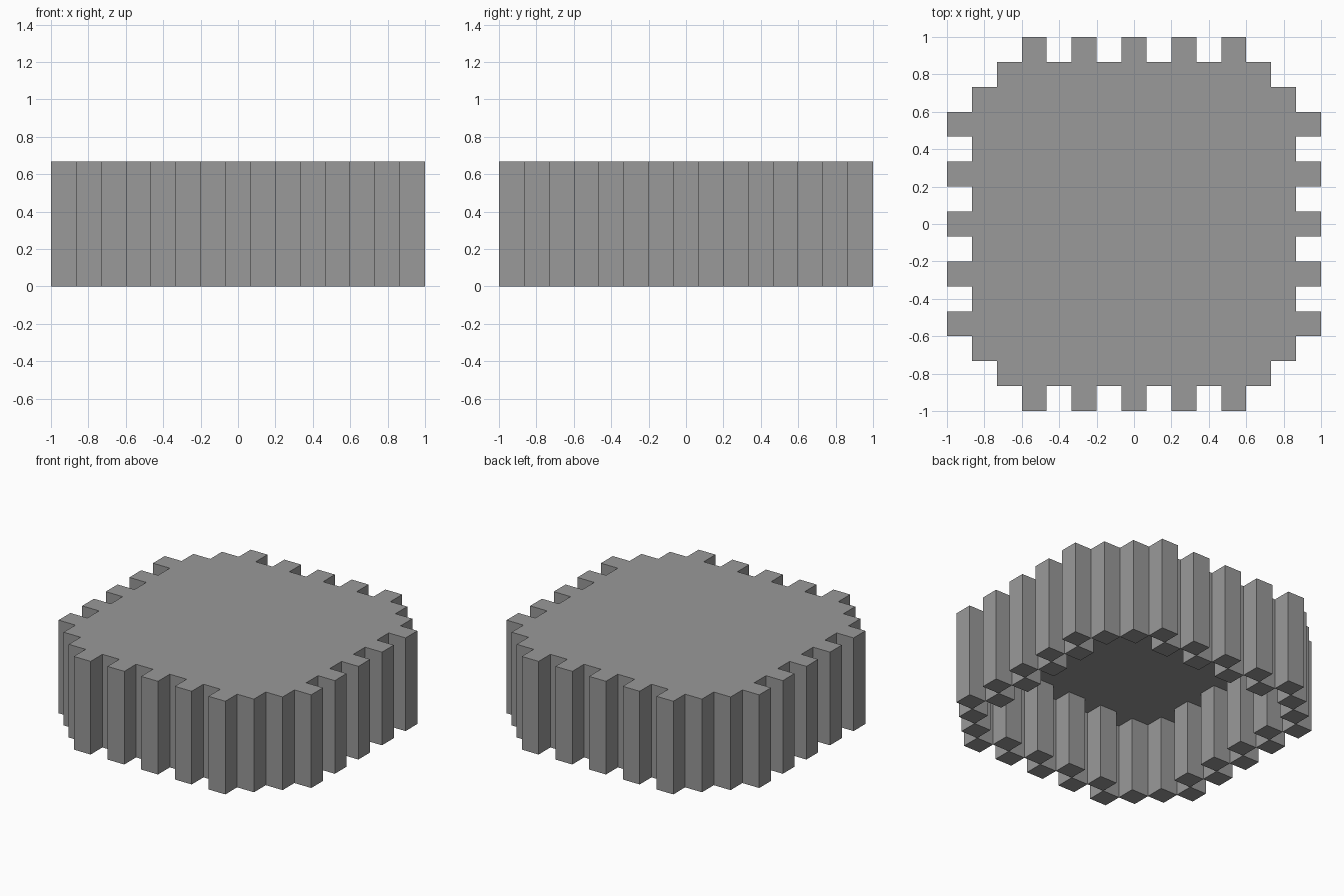
import bpy, bmesh, math

if "Cube" in bpy.data.objects:
    bpy.data.objects.remove(bpy.data.objects["Cube"], do_unlink=True)

U = 2 / 15                 # module: the plan is 15 x 15 modules
TOP, CEILING = 5 * U, 4 * U

grey = bpy.data.materials.new("grey")
grey.use_nodes = True
colour = (0.32, 0.32, 0.32, 1)
grey.diffuse_color = colour
grey.node_tree.nodes["Principled BSDF"].inputs["Base Color"].default_value = colour


def is_post(i, j):
    """Staggered posts: outer row on even modules, inner row on odd ones."""
    a, b = sorted((abs(i), abs(j)))
    return (b == 7 and a <= 4 and a % 2 == 0) or (b == 6 and a <= 5 and a % 2 == 1)


def is_roof(i, j):
    """Square roof with notched corners, plus the tops of the outer posts."""
    a, b = sorted((abs(i), abs(j)))
    return (b <= 6 and a <= 5) or is_post(i, j)


bm = bmesh.new()


def add_face(points):
    bm.faces.new([bm.verts.new((x * U, y * U, z)) for x, y, z in points])


def flat(i, j, z, up):
    pts = [(i + dx, j + dy, z) for dx, dy in ((-.5, -.5), (.5, -.5), (.5, .5), (-.5, .5))]
    add_face(pts if up else pts[::-1])


def wall(i, j, dx, dy, z0, z1):
    cx, cy = i + dx / 2, j + dy / 2
    a = (cx + dy / 2, cy - dx / 2)
    b = (cx - dy / 2, cy + dx / 2)
    add_face([(*a, z0), (*b, z0), (*b, z1), (*a, z1)])


# Exposed faces of the roof slab and of the posts that carry it
for i in range(-7, 8):
    for j in range(-7, 8):
        if not is_roof(i, j):
            continue
        flat(i, j, TOP, True)
        flat(i, j, 0 if is_post(i, j) else CEILING, False)
        for dx, dy in ((1, 0), (-1, 0), (0, 1), (0, -1)):
            n = (i + dx, j + dy)
            if not is_roof(*n):
                wall(i, j, dx, dy, CEILING, TOP)
            if is_post(i, j) and not is_post(*n):
                wall(i, j, dx, dy, 0, CEILING)

# Weld, then merge coplanar faces into clean flat panels
bmesh.ops.remove_doubles(bm, verts=bm.verts[:], dist=1e-4)
bmesh.ops.dissolve_limit(bm, angle_limit=math.radians(1), verts=bm.verts[:], edges=bm.edges[:])

mesh = bpy.data.meshes.new("stepped_post_ring_with_roof")
bm.to_mesh(mesh)
bm.free()
mesh.materials.append(grey)
obj = bpy.data.objects.new("stepped_post_ring_with_roof", mesh)
bpy.context.collection.objects.link(obj)
